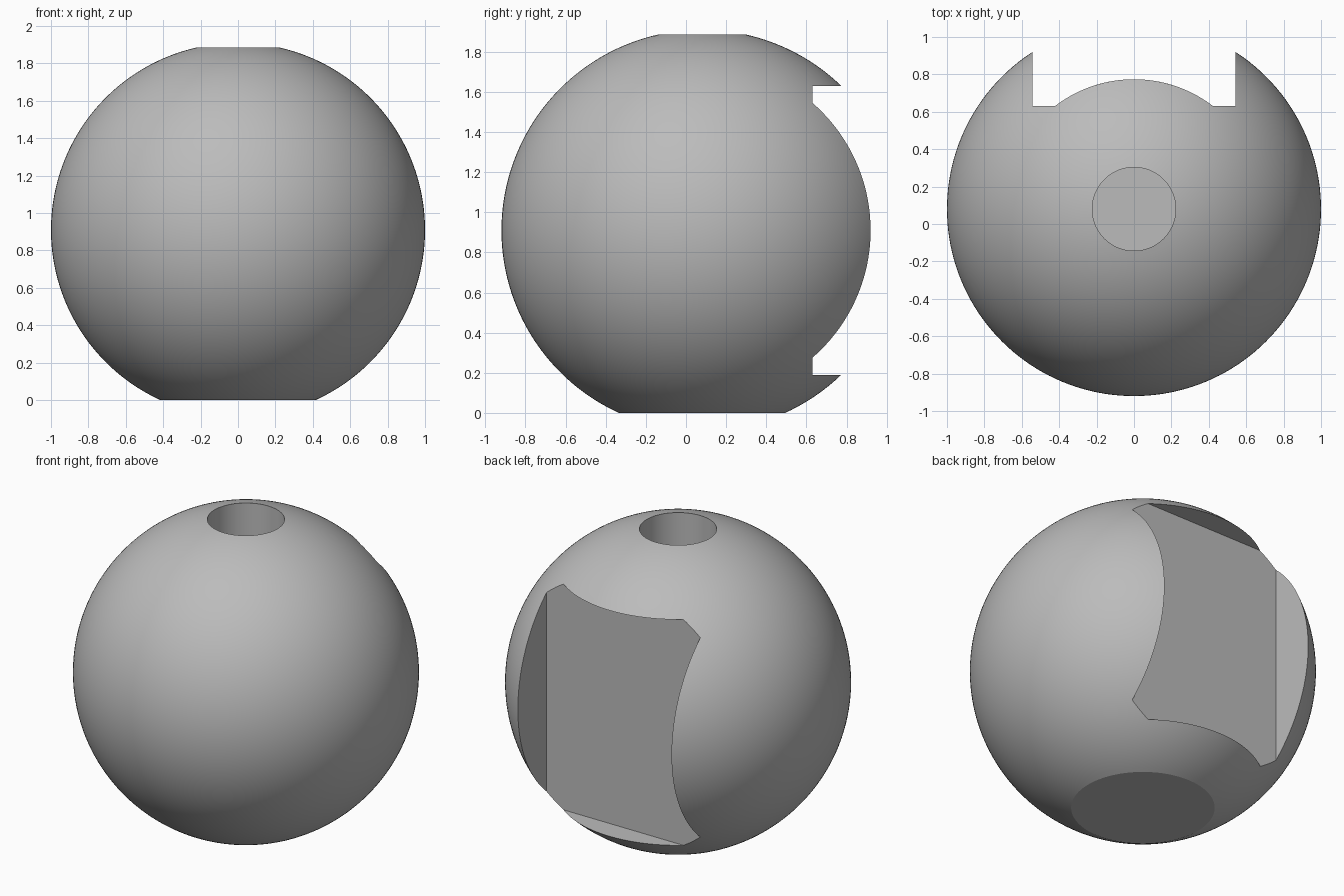
import bpy, bmesh, math
from mathutils import Vector

cube = bpy.data.objects.get("Cube")
if cube:
    bpy.data.objects.remove(cube, do_unlink=True)

CENTRE = Vector((0, 0.08, 0.91))
HOLE_R, HOLE_FLOOR = 0.223, 0.4
SEGMENTS, RINGS = 160, 80

grey = bpy.data.materials.new("plain grey")
grey.use_nodes = True
colour = (0.5, 0.5, 0.5, 1)
grey.diffuse_color = colour
grey.node_tree.nodes["Principled BSDF"].inputs["Base Color"].default_value = colour


def new_object(name, bm):
    mesh = bpy.data.meshes.new(name)
    bm.to_mesh(mesh)
    bm.free()
    obj = bpy.data.objects.new(name, mesh)
    bpy.context.collection.objects.link(obj)
    obj.location = CENTRE
    mesh.materials.append(grey)
    return obj


# Ball: lathe profile from the flat base, up the round side, down into the blind hole
start = math.asin(-CENTRE.z)
end = math.acos(HOLE_R)
angles = [start + (end - start) * i / RINGS for i in range(RINGS + 1)]
profile = [(math.cos(a), math.sin(a)) for a in angles] + [(HOLE_R, HOLE_FLOOR)]

bm = bmesh.new()
rings = []
for r, z in profile:
    rings.append([bm.verts.new((r * math.cos(t), r * math.sin(t), z))
                  for t in (2 * math.pi * k / SEGMENTS for k in range(SEGMENTS))])
for low, high in zip(rings, rings[1:]):
    for k in range(SEGMENTS):
        n = (k + 1) % SEGMENTS
        bm.faces.new((low[k], low[n], high[n], high[k]))
bm.faces.new(rings[0][::-1])   # flat base
bm.faces.new(rings[-1])        # hole floor
bmesh.ops.recalc_face_normals(bm, faces=bm.faces)
ball = new_object("ball_body", bm)

# Rectangular pocket in the back
bm = bmesh.new()
bmesh.ops.create_cube(bm, size=1)
bmesh.ops.scale(bm, vec=(1.084, 1, 1.44), verts=bm.verts)
bmesh.ops.translate(bm, vec=(0, 1.05, 0), verts=bm.verts)
cutter = new_object("pocket_cutter", bm)
cutter.hide_render = True

cut = ball.modifiers.new("pocket", 'BOOLEAN')
cut.operation = 'DIFFERENCE'
cut.solver = 'EXACT'
cut.object = cutter

# Apply the cut, drop the cutter and smooth the round surface only
bpy.context.view_layer.objects.active = ball
ball.select_set(True)
bpy.ops.object.modifier_apply(modifier=cut.name)
bpy.data.objects.remove(cutter, do_unlink=True)
bpy.ops.object.shade_smooth_by_angle(angle=math.radians(15))
